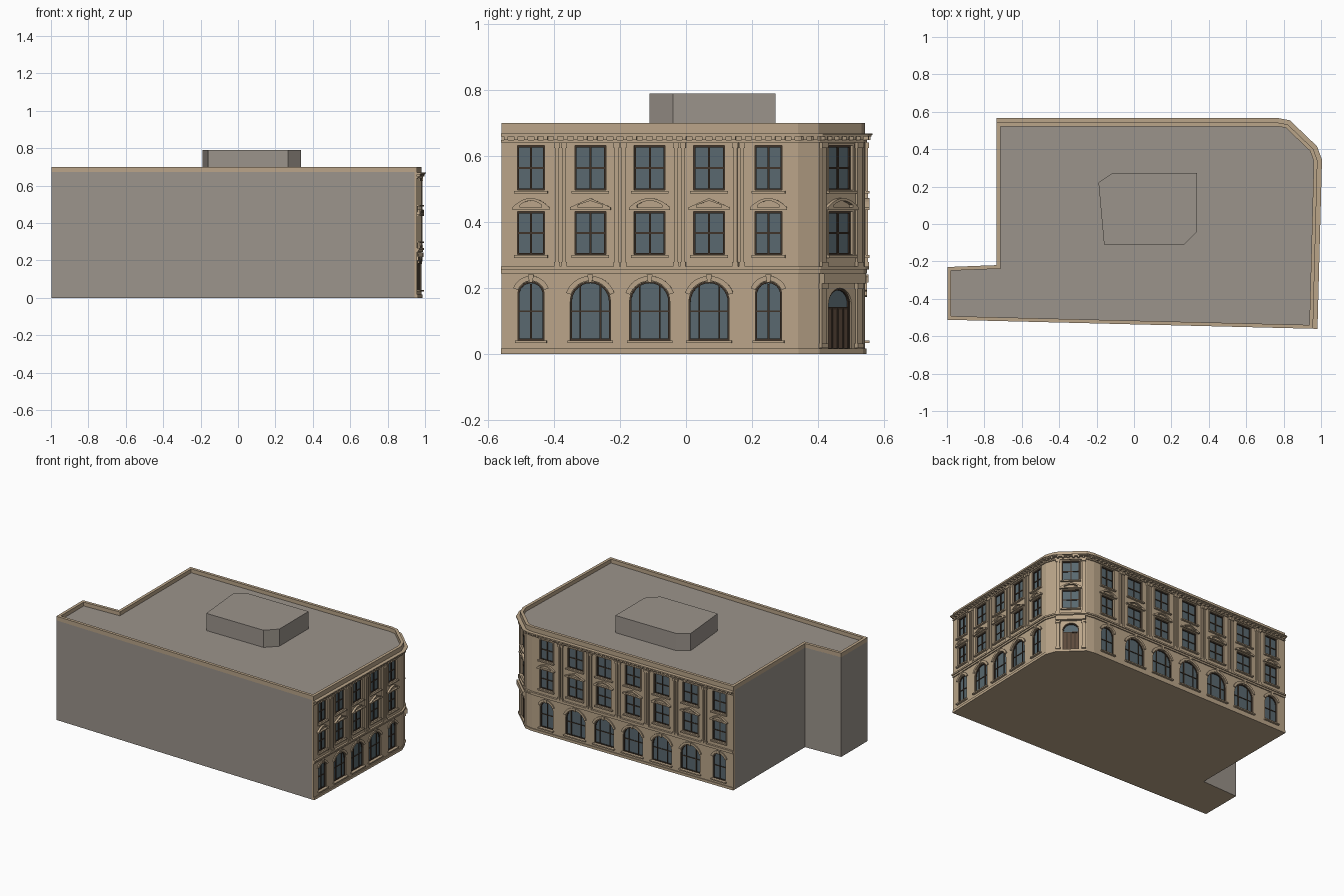
import bpy, bmesh, math
from mathutils import Matrix, Vector

if "Cube" in bpy.data.objects:
    bpy.data.objects.remove(bpy.data.objects["Cube"])


def material(name, rgb):
    m = bpy.data.materials.new(name)
    m.use_nodes = True
    m.diffuse_color = (*rgb, 1)
    m.node_tree.nodes["Principled BSDF"].inputs["Base Color"].default_value = (*rgb, 1)
    return m


STONE = material("tan stone", (0.49, 0.375, 0.25))
GREY = material("grey render", (0.33, 0.295, 0.26))
GLASS = material("blue grey glass", (0.10, 0.14, 0.16))
FRAME = material("dark brown frame", (0.05, 0.033, 0.022))
DOOR = material("brown door", (0.11, 0.07, 0.045))


def plate(name, loops, w0, w1, mat, frame=Matrix()):
    """Filled outlines (inner loops become holes) extruded from w0 to w1."""
    curve = bpy.data.curves.new(name, "CURVE")
    curve.dimensions, curve.fill_mode = "2D", "BOTH"
    curve.extrude = (w1 - w0) / 2
    for loop in loops:
        s = curve.splines.new("POLY")
        s.points.add(len(loop) - 1)
        for p, (u, v) in zip(s.points, loop):
            p.co = (u, v, 0, 1)
        s.use_cyclic_u = True
    tmp = bpy.data.objects.new(name + "_outline", curve)
    bpy.context.collection.objects.link(tmp)
    dg = bpy.context.evaluated_depsgraph_get()
    mesh = bpy.data.meshes.new_from_object(tmp.evaluated_get(dg))
    bpy.data.objects.remove(tmp)
    bm = bmesh.new()
    bm.from_mesh(mesh)
    bmesh.ops.remove_doubles(bm, verts=bm.verts, dist=1e-5)
    bmesh.ops.recalc_face_normals(bm, faces=bm.faces)
    bm.transform(frame @ Matrix.Translation((0, 0, (w0 + w1) / 2)))
    for f in bm.faces:
        f.smooth = False
        f.material_index = 0
    bm.to_mesh(mesh)
    bm.free()
    mesh.materials.clear()
    mesh.materials.append(mat)
    ob = bpy.data.objects.new(name, mesh)
    bpy.context.collection.objects.link(ob)
    return ob


def offset(pts, d, closed=False):
    """Move a counter-clockwise line outwards by d with mitred corners."""
    pts = [Vector(p) for p in pts]
    n, out = len(pts), []
    for i, p in enumerate(pts):
        a = pts[i - 1] if i or closed else None
        b = pts[(i + 1) % n] if i < n - 1 or closed else None
        dirs = [(q - r).normalized() for q, r in ((p, a), (b, p)) if q and r]
        norms = [Vector((t.y, -t.x)) for t in dirs]
        m = sum(norms, Vector((0, 0))).normalized()
        out.append(tuple(p + m * d / m.dot(norms[0])))
    return out


def rect(u0, u1, v0, v1):
    return [(u0, v0), (u1, v0), (u1, v1), (u0, v1)]


def bar(c, h, v0, v1):
    return rect(c - h, c + h, v0, v1)


def arc(c, v, r, a0, a1, n=16):
    ts = [math.radians(a0 + (a1 - a0) * i / n) for i in range(n + 1)]
    return [(c + r * math.cos(t), v + r * math.sin(t)) for t in ts]


def arch(c, h, v0, top):
    return [(c - h, v0), (c + h, v0)] + arc(c, top - h, h, 0, 180)


def crown(c, w, z, h, curved):
    n = 12 if curved else 2
    xs = [1 - 2 * i / n for i in range(n + 1)]
    top = [(c + w * x, z + .008 + (h - .008) * (1 - (x * x if curved else abs(x)))) for x in xs]
    return [(c - w, z), (c + w, z)] + top


# Facade layers: inner depth, outer depth, colour
LAYERS = {
    "wall": (-.016, 0, STONE), "window_glass": (-.016, -.012, GLASS),
    "window_rims": (-.012, -.006, FRAME), "window_mullions": (-.012, -.007, FRAME),
    "window_transoms": (-.012, -.008, FRAME), "window_surrounds": (-.002, .004, STONE),
    "sills": (-.002, .014, STONE), "pediments": (-.002, .014, STONE),
    "arch_hoods": (-.002, .007, STONE), "keystones": (-.002, .012, STONE),
    "pilaster_shafts": (-.002, .009, STONE), "pilaster_ends": (-.002, .013, STONE),
    "dentils": (-.002, .017, STONE), "door_leaves": (-.0125, -.010, DOOR),
    "entrance_lintel": (-.002, .022, STONE),
}


def upper_windows(L, c, h, curved):
    for v0, v1 in ((.302, .432), (.497, .632)):
        hole = bar(c, h, v0, v1)
        rim = bar(c, h - .005, v0 + .005, v1 - .005)
        L["wall"].append(hole)
        L["window_glass"].append(hole)
        L["window_rims"] += [hole, rim]
        L["window_mullions"].append(bar(c, .003, v0, v1))
        L["window_transoms"].append(bar(c, h, (v0 + v1) / 2 - .003, (v0 + v1) / 2 + .003))
        L["window_surrounds"] += [bar(c, h + .008, v0 - .002, v1 + .006), bar(c, h, v0, v1)]
        L["sills"].append(bar(c, h + .01, v0 - .01, v0 - .002))
    L["pediments"] += [crown(c, h + .015, .437, .036, curved),
                       crown(c, h * .8, .444, .021, curved)]


def ground_window(L, c, h):
    hole, top = arch(c, h, .042, .22), .22 - h
    L["wall"].append(hole)
    L["window_glass"].append(hole)
    L["window_rims"] += [hole, arch(c, h - .005, .047, .215)]
    offs = (-h * .5, h * .5) if h > .05 else (0,)
    L["window_mullions"] += [bar(c + o, .0025, .044, top + .8 * h) for o in offs]
    L["window_transoms"].append(bar(c, h, .127, .132))
    L["arch_hoods"].append(arc(c, top, h + .017, 20, 160) + arc(c, top, h + .002, 160, 20))
    L["keystones"].append([(c - .005, .217), (c + .005, .217), (c + .009, .242), (c - .009, .242)])
    L["sills"].append(bar(c, h + .008, .034, .042))


def pilaster(L, c, h, v0, v1):
    L["pilaster_shafts"].append(bar(c, h, v0 + .014, v1 - .016))
    L["pilaster_ends"] += [bar(c, h + .003, v0, v0 + .014), bar(c, h + .003, v1 - .016, v1)]


def facade(label, a, b, bays, entrance=False):
    a, b = Vector(a), Vector(b)
    x = (b - a).normalized()
    length = (b - a).length
    M = Matrix(((x.x, 0, x.y, a.x), (x.y, 0, -x.x, a.y), (0, 1, 0, 0), (0, 0, 0, 1)))
    L = {k: [] for k in LAYERS}
    L["wall"].append(rect(0, length, 0, .676))
    n = int(length / .03)
    L["dentils"] = [bar((i + .5) * length / n, .006, .649, .659) for i in range(n)]
    step = length / max(bays, 1)
    s = step / .18
    for i in range(bays):
        c, end = (i + .5) * step, i in (0, bays - 1)
        upper_windows(L, c, (.041 if end else .047) * s, i % 2 == 0)
        ground_window(L, c, (.04 if end else .061) * s)
        if i:
            for side in (-.0105, .0105):
                pilaster(L, i * step + side, .006, .266, .641)
    if entrance:
        c = length / 2
        upper_windows(L, c, .052, True)
        hole = arch(c, .05, .014, .2)
        L["wall"].append(hole)
        L["window_glass"].append(hole)
        L["window_rims"] += [hole, arch(c, .044, .018, .194)]
        L["window_transoms"].append(bar(c, .049, .136, .143))
        L["door_leaves"].append(bar(c, .049, .015, .138))
        L["window_mullions"] += [bar(c + o, .0025, .016, .138) for o in (-.024, 0, .024)]
        L["entrance_lintel"].append(bar(c, length * .48, .214, .244))
        for u in (.016, length - .016):
            pilaster(L, u, .011, .018, .214)
            pilaster(L, u, .010, .266, .641)
    for part, (w0, w1, mat) in LAYERS.items():
        if L[part]:
            plate(label + "_" + part, L[part], w0, w1, mat, M)


# Footprint: street line runs along the right side, round the corner and along the back
street = [(.957, -.56), (.981, .34), (.958, .402), (.822, .532), (.77, .542), (-.735, .542)]
rear = [(-.735, -.22), (-.998, -.23), (-.998, -.512)]

# Main block with stone underside
body = plate("main_block", [offset(street, -.014) + rear], 0, .674, GREY)
body.data.materials.append(STONE)
for f in body.data.polygons:
    if f.normal.z < -.5:
        f.material_index = 1

# Parapet and rooftop plant room
outline = street + rear
plate("parapet", [outline, offset(outline, -.02, True)], .672, .70, STONE)
plate("rooftop_room", [[(-.16, -.11), (.268, -.11), (.337, -.04), (.337, .272),
                        (-.115, .272), (-.19, .222)]], .67, .79, GREY)

# Street facades
names = ["right", "right_turn", "corner", "back_turn", "back"]
for i, (label, bays) in enumerate(zip(names, (5, 0, 0, 0, 7))):
    facade(label, street[i], street[i + 1], bays, label == "corner")

# Horizontal mouldings following the street line
for name, z0, z1, d in (("plinth", 0, .017, .005), ("string_course_lower", .245, .256, .007),
                        ("string_course_upper", .256, .266, .013), ("architrave", .641, .649, .007),
                        ("cornice", .659, .664, .02), ("cornice_cap", .664, .669, .024)):
    plate(name, [offset(street, d) + offset(street, -.01)[::-1]], z0, z1, STONE)
